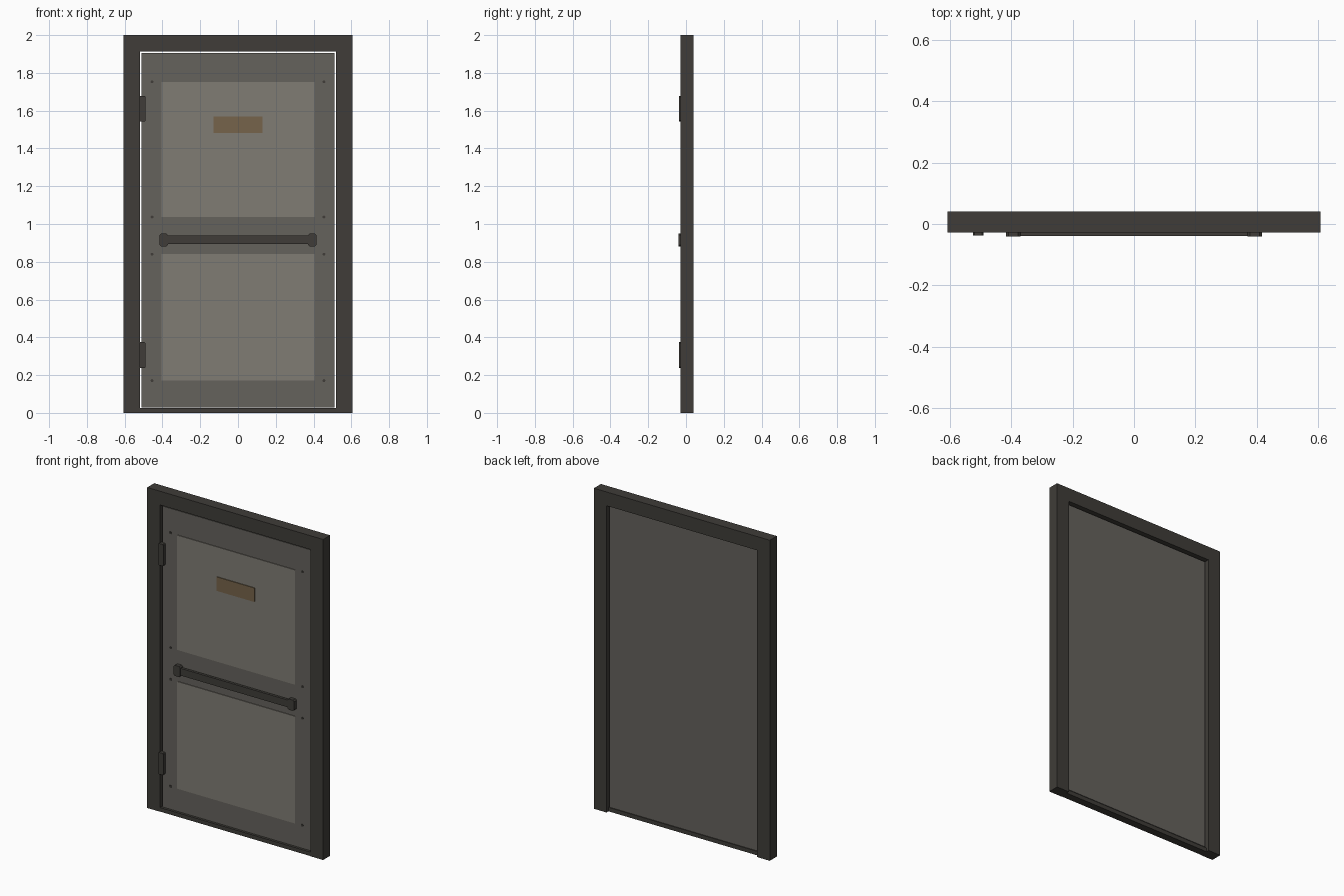
import bpy, bmesh, math
from mathutils import Matrix

if "Cube" in bpy.data.objects:
    bpy.data.objects.remove(bpy.data.objects["Cube"])


def material(name, rgb):
    m = bpy.data.materials.new(name)
    m.diffuse_color = (*rgb, 1)
    m.use_nodes = True
    m.node_tree.nodes["Principled BSDF"].inputs["Base Color"].default_value = m.diffuse_color
    return m


DARK = material("dark_steel", (0.050, 0.046, 0.040))
DOOR = material("door_paint", (0.130, 0.122, 0.107))
PANEL = material("panel_paint", (0.215, 0.202, 0.175))
BRASS = material("plate_bronze", (0.180, 0.127, 0.069))


def finish(name, bm, mat):
    bmesh.ops.recalc_face_normals(bm, faces=bm.faces[:])
    me = bpy.data.meshes.new(name)
    bm.to_mesh(me)
    bm.free()
    me.materials.append(mat)
    ob = bpy.data.objects.new(name, me)
    bpy.context.collection.objects.link(ob)
    return ob


def prism(name, outline, y0, y1, mat):
    """Extrude an x/z outline from y0 to y1."""
    bm = bmesh.new()
    face = bm.faces.new([bm.verts.new((x, y0, z)) for x, z in outline])
    out = bmesh.ops.extrude_face_region(bm, geom=[face])
    for v in out["geom"]:
        if isinstance(v, bmesh.types.BMVert):
            v.co.y = y1
    return finish(name, bm, mat)


def box(name, x, y, z, mat):
    outline = [(x[0], z[0]), (x[1], z[0]), (x[1], z[1]), (x[0], z[1])]
    return prism(name, outline, y[0], y[1], mat)


def clipped(name, x, y, z, c, mat):
    """Block with cut corners in front view."""
    (a, b), (d, e) = x, z
    outline = [(a + c, d), (b - c, d), (b, d + c), (b, e - c),
               (b - c, e), (a + c, e), (a, e - c), (a, d + c)]
    return prism(name, outline, y[0], y[1], mat)


# Frame: jambs and lintel in one U profile, with a shallower sill
prism("door_frame", [(-0.607, 0), (-0.52, 0), (-0.52, 1.914), (0.52, 1.914),
                     (0.52, 0), (0.607, 0), (0.607, 2), (-0.607, 2)],
      -0.028, 0.041, DARK)
box("sill", (-0.52, 0.52), (-0.026, 0.022), (0, 0.025), DARK)

# Door leaf with two thin raised panels
box("door_leaf", (-0.511, 0.511), (-0.016, 0.022), (0.028, 1.905), DOOR)
panels = {"upper_panel": (1.037, 1.753), "lower_panel": (0.171, 0.840)}
for name, z in panels.items():
    box(name, (-0.406, 0.406), (-0.020, -0.014), z, PANEL)
    # Screws beside the panel corners
    for sx in (-1, 1):
        for zz in z:
            bm = bmesh.new()
            bmesh.ops.create_cone(
                bm, cap_ends=True, segments=8, radius1=0.008, radius2=0.008, depth=0.006,
                matrix=Matrix.Translation((sx * 0.455, -0.016, zz)) @ Matrix.Rotation(math.pi / 2, 4, 'X'))
            finish("screw", bm, DARK)

# Name plate
box("plate", (-0.13, 0.13), (-0.025, -0.019), (1.481, 1.568), BRASS)

# Push bar and its end brackets
box("push_bar", (-0.38, 0.38), (-0.039, -0.023), (0.894, 0.939), DARK)
for sx in (-1, 1):
    x = sorted((sx * 0.37, sx * 0.416))
    clipped("bar_bracket", x, (-0.041, -0.015), (0.882, 0.949), 0.008, DARK)

# Hinges on the left side
for zc in (0.306, 1.610):
    clipped("hinge", (-0.524, -0.489), (-0.038, -0.012), (zc - 0.068, zc + 0.068), 0.005, DARK)
